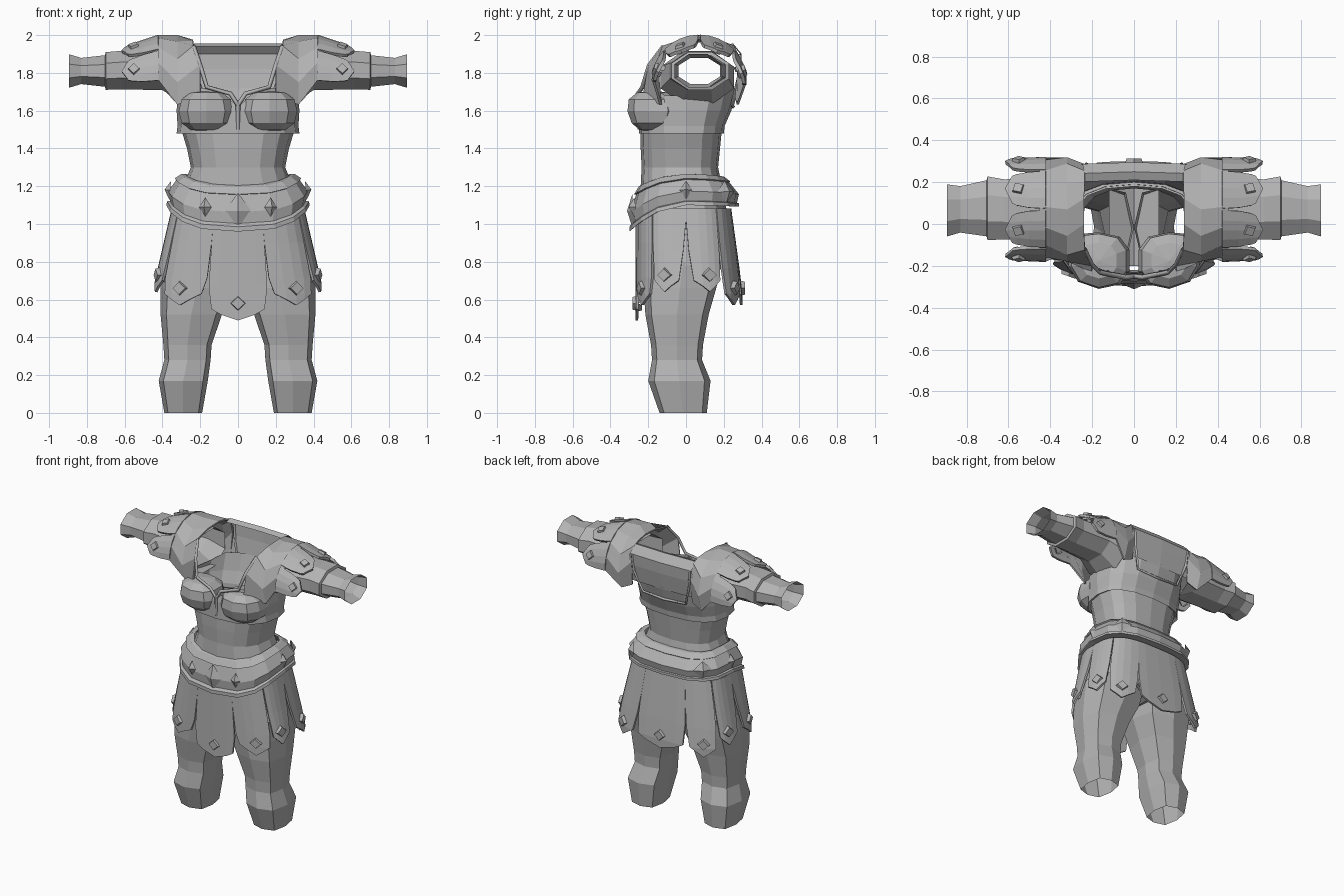
import bpy, bmesh, math
from mathutils import Vector, Matrix

cube = bpy.data.objects.get("Cube")
if cube:
    bpy.data.objects.remove(cube)

grey = bpy.data.materials.new("plain grey")
grey.use_nodes = True
grey.diffuse_color = (0.45, 0.45, 0.45, 1)
grey.node_tree.nodes["Principled BSDF"].inputs["Base Color"].default_value = (0.45, 0.45, 0.45, 1)


def finish(name, bm, mirror=False, thick=0):
    bmesh.ops.recalc_face_normals(bm, faces=bm.faces)
    me = bpy.data.meshes.new(name)
    bm.to_mesh(me)
    bm.free()
    me.materials.append(grey)
    ob = bpy.data.objects.new(name, me)
    bpy.context.collection.objects.link(ob)
    if thick:
        mod = ob.modifiers.new("thickness", 'SOLIDIFY')
        mod.thickness, mod.offset = thick, 0
    if mirror:
        ob.modifiers.new("mirror", 'MIRROR')
    return ob


def loft(name, rows, closed=True, mirror=False, thick=0):
    bm = bmesh.new()
    grid = [[bm.verts.new(p) for p in row] for row in rows]
    n = len(rows[0])
    for a, b in zip(grid, grid[1:]):
        for i in range(n if closed else n - 1):
            j = (i + 1) % n
            bm.faces.new((a[i], a[j], b[j], b[i]))
    return finish(name, bm, mirror, thick)


def power(v, p):
    return math.copysign(abs(v) ** p, v)


def oval(deg, rx, yf, yb, z, p=0.8):
    # Point on a squarish oval; 0 degrees faces the front
    s, c = math.sin(math.radians(deg)), math.cos(math.radians(deg))
    return Vector((rx * power(s, p), (yf if c > 0 else yb) * abs(c) ** p, z))


def ring(rx, yf, yb, z, n=16, p=0.8):
    return [oval(360 * i / n, rx, yf, yb, z, p) for i in range(n)]


def stud(name, loc, normal, w, h, mirror=True, pointed=False):
    # Diamond stud: a pyramid, or a flat one with a sunken centre
    bm = bmesh.new()
    bmesh.ops.create_cone(bm, cap_ends=True, segments=4, radius1=1,
                          radius2=0 if pointed else 0.8, depth=0.03)
    if not pointed:
        top = [f for f in bm.faces if f.normal.z > 0.9]
        bmesh.ops.inset_individual(bm, faces=top, thickness=0.25, depth=0)
        bmesh.ops.translate(bm, verts=top[0].verts, vec=(0, 0, -0.01))
    z = Vector(normal).normalized()
    x = Vector((0, 0, 1)).cross(z).normalized()
    rot = Matrix((x, z.cross(x), z)).transposed().to_4x4()
    bm.transform(Matrix.Translation(Vector(loc) + z * .007) @ rot @ Matrix.Diagonal((w, h, 1, 1)))
    return finish(name, bm, mirror)


def trim(name, points, radius=0.012):
    cu = bpy.data.curves.new(name, 'CURVE')
    cu.dimensions = '3D'
    cu.bevel_depth, cu.bevel_resolution = radius, 0
    sp = cu.splines.new('POLY')
    sp.points.add(len(points) - 1)
    for q, p in zip(sp.points, points):
        q.co = (*p, 1)
    cu.materials.append(grey)
    ob = bpy.data.objects.new(name, cu)
    bpy.context.collection.objects.link(ob)
    ob.modifiers.new("mirror", 'MIRROR')


# Waist and hips
loft("midriff", [ring(*r) for r in (
    (.30, -.24, .19, 1.5), (.27, -.24, .18, 1.4), (.25, -.235, .17, 1.3),
    (.29, -.24, .19, 1.2), (.34, -.25, .22, 1.05), (.4, -.22, .2, .78))])
loft("crotch", [[(x, y, .72 + abs(x) * .5) for x in (-.12, 0, .12)] for y in (-.2, -.08, .08, .18)], False)

# Legs, open at the ankle
legs = []
for z, x0, x1, y0, y1 in ((0, .19, .39, -.14, .11), (.17, .16, .42, -.2, .13), (.28, .145, .39, -.18, .085),
                          (.36, .14, .395, -.185, .09), (.52, .085, .41, -.215, .12),
                          (.66, .02, .41, -.225, .16), (.8, 0, .4, -.22, .19)):
    mid = Vector(((x0 + x1) / 2, (y0 + y1) / 2, 0))
    legs.append([p + mid for p in ring((x1 - x0) / 2, (y0 - y1) / 2, (y1 - y0) / 2, z, 8, .62)])
loft("leg", legs, mirror=True)

# Breastplate with a shaped neckline
plate = [ring(*r) for r in ((.29, -.23, .18, 1.5), (.325, -.25, .2, 1.48), (.32, -.25, .205, 1.52), (.325, -.25, .24, 1.6))]
top = ring(.32, -.235, .275, 1.7)
for i, p in enumerate(top):
    p.z = 1.63 if i == 0 else 1.68 if abs(p.x) > .25 else 1.72
plate.append(top)
loft("breastplate", plate)

# Upper back
loft("back_plate", [[(x * s, y - abs(x) * .03, z) for x in (-.26, -.13, 0, .13, .26)]
                    for s, y, z in ((1, .27, 1.7), (1, .29, 1.82), (.95, .295, 1.9), (.9, .25, 1.955), (.9, .21, 1.94))],
     closed=False)
trim("back_trim", [(0, .25, 1.62), (.17, .245, 1.63), (.22, .28, 1.78), (.23, .285, 1.9)], .01)
trim("neck_trim", [(0, -.25, 1.63), (.04, -.255, 1.69), (.165, -.23, 1.725), (.2, -.195, 1.84), (.235, -.12, 1.94)])
trim("centre_trim", [(0, -.245, 1.5), (0, -.25, 1.64)])

# Bust cups: squared-off spheres
bm = bmesh.new()
bmesh.ops.create_uvsphere(bm, u_segments=10, v_segments=6, radius=1)
for v in bm.verts:
    x, y, z = (power(c, .8) for c in v.co)
    v.co = (.168 + .152 * x, -.175 + (.135 + .015 * z) * y + .03 * max(x, 0) ** 2, 1.597 + .11 * z)
finish("bust_cup", bm, mirror=True)

# Belt, dipping at the front
rows = []
for t, rx, yf, yb in ((1, .28, -.23, .18), (1, .30, -.25, .2), (.86, .335, -.275, .235), (.82, .325, -.265, .23),
                      (.45, .37, -.29, .28), (.14, .36, -.285, .27), (.12, .375, -.3, .28),
                      (0, .38, -.3, .28), (0, .33, -.24, .22)):
    row = []
    for p in ring(rx, yf, yb, 0, p=.7):
        f = max(0, -p.y / .3) ** 2
        b = max(0, p.y / .3) ** 2
        hi, lo = 1.265 - .095 * f - .03 * b, 1.1 - .14 * f - .01 * b
        p.z = lo + (hi - lo) * t
        row.append(p)
    rows.append(row)
loft("belt", rows)
stud("belt_centre_gem", (0, -.29, 1.07), (0, -1, 0), .07, .095, mirror=False, pointed=True)
stud("belt_front_gem", (.175, -.282, 1.09), (.25, -1, 0), .035, .05, pointed=True)
stud("belt_side_gem", (.367, 0, 1.18), (1, 0, .1), .035, .05, pointed=True)
stud("belt_back_gem", (.285, .215, 1.17), (.7, .7, .1), .065, .06, pointed=True)


# Skirt of pointed straps
def skirt(deg, z):
    k = min(1, (1.1 - z) / .45)
    return oval(deg, .34 + .105 * k, -.26, .23 + .062 * k, z, .65)


def strap(name, a0, a1, split, corner, tip, mirror=True):
    mid, half = (a0 + a1) / 2, (a1 - a0) / 2
    rows = []
    for z, w in ((1.08, 1), (1.03, 1), (max(split, .9), 1), ((split + corner) / 2, .96), (corner, .82)):
        rows.append([skirt(mid + half * w * u, z) for u in (-1, -.5, 0, .5, 1)])
    rows.append([skirt(mid + half * .82 * u, tip + (corner - tip) * abs(u)) for u in (-.9, -.5, 0, .5, .9)])
    loft(name, rows, False, mirror, .014)
    z = corner + .03
    n = (skirt(mid + 4, z) - skirt(mid - 4, z)).cross(Vector((0, 0, 1)))
    stud(name + "_stud", skirt(mid, z), n, .045, .042, mirror)


strap("front_strap", -12, 12, .79, .55, .49, False)
strap("front_corner_strap", 12, 57, .8, .63, .57)
strap("front_side_strap", 58, 90, 1.02, .7, .64)
strap("back_side_strap", 90, 122, 1.02, .7, .64)
strap("back_corner_strap", 123, 163, .9, .63, .57)
strap("back_strap", 163, 197, .9, .63, .57, False)

# Sleeves, open at the wrist
sleeve = []
for x, cy, cz, ry, rz in ((.28, .06, 1.775, .21, .15), (.4, .07, 1.81, .17, .11), (.62, .07, 1.815, .155, .11),
                          (.7, .075, 1.81, .165, .108), (.705, .075, 1.81, .145, .09),
                          (.83, .07, 1.81, .12, .075), (.895, .065, 1.81, .135, .096)):
    sleeve.append([(x, cy + ry * math.cos(a), cz + rz * math.sin(a))
                   for a in (math.radians(22.5 + 45 * i) for i in range(8))])
loft("sleeve", sleeve, mirror=True)


# Shoulder guards with four pointed flaps each
def arc(deg, x):
    k = max(0, (x - .42) / .18)
    a = math.radians(deg)
    return Vector((x, .07 - (.243 - .008 * k) * math.cos(a), 1.76 - .02 * k + (.234 - .04 * k) * math.sin(a)))


def span(a0, a1, x):
    return [arc(a0 + (a1 - a0) * i / 8, x) for i in range(9)]


inner = [(.2, -.225, 1.67), (.2, -.195, 1.84), (.235, -.12, 1.94), (.24, 0, 1.965), (.24, .12, 1.97),
         (.235, .2, 1.96), (.235, .25, 1.94), (.235, .28, 1.84), (.24, .265, 1.67)]
loft("shoulder_guard", [inner, span(-33, 213, .32), span(0, 185, .42), span(0, 185, .45)], False, True, .012)
for label, a0, a1 in (("front", 0, 41), ("upper_front", 43, 89), ("upper_back", 91, 137), ("back", 139, 185)):
    mid, half = (a0 + a1) / 2, (a1 - a0) / 2
    rows = [[arc(mid + half * w * u, x + d * (1 - abs(u))) for u in (-1, -.5, 0, .5, 1)]
            for x, w, d in ((.42, 1, 0), (.5, .97, 0), (.56, .85, 0), (.58, .75, .035))]
    loft(label + "_shoulder_flap", rows, False, True, .018)
    a = math.radians(mid)
    stud(label + "_shoulder_stud", arc(mid, .55), (.25 * math.sin(a), -math.cos(a), math.sin(a)), .036, .036)
